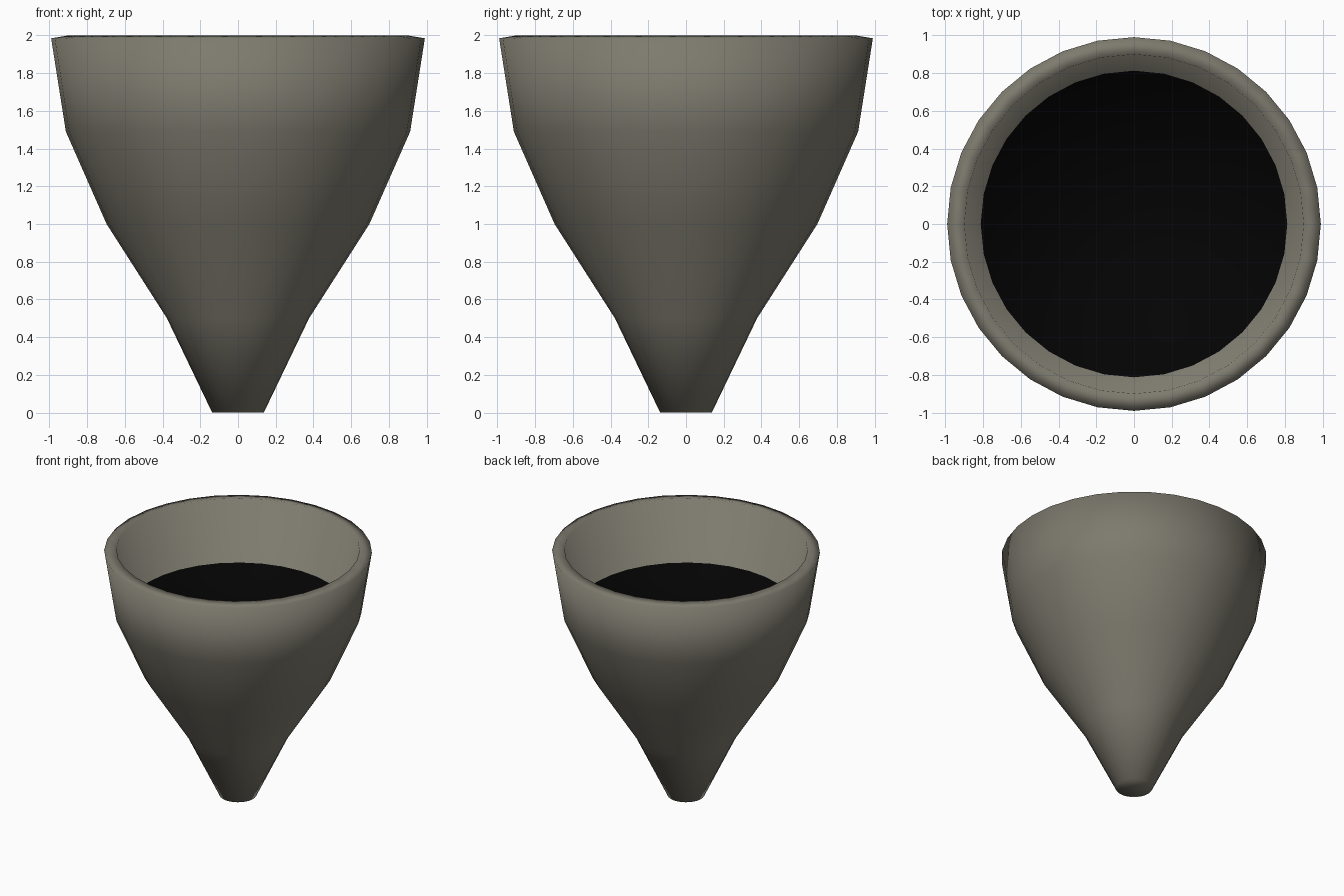
import bpy, bmesh, math

if "Cube" in bpy.data.objects:
    bpy.data.objects.remove(bpy.data.objects["Cube"])

SEGMENTS = 32


def material(name, colour):
    m = bpy.data.materials.new(name)
    m.diffuse_color = (*colour, 1)
    m.use_nodes = True
    m.node_tree.nodes["Principled BSDF"].inputs["Base Color"].default_value = m.diffuse_color
    return m


# section (radius, height): up the outside, over the rim, down to the fill level
PROFILE = [(0.137, 0.0), (0.377, 0.5), (0.697, 1.0), (0.913, 1.49),
           (0.991, 1.985), (0.9, 2.0), (0.813, 1.515)]

bm = bmesh.new()
rings = []
for r, z in PROFILE:
    rings.append([bm.verts.new((r * math.cos(2 * math.pi * i / SEGMENTS),
                                r * math.sin(2 * math.pi * i / SEGMENTS), z))
                  for i in range(SEGMENTS)])

# outer wall, rim and inner wall
for a, b in zip(rings, rings[1:]):
    for i in range(SEGMENTS):
        j = (i + 1) % SEGMENTS
        bm.faces.new((a[i], a[j], b[j], b[i]))

# base cap, and the flat black surface inside
bm.faces.new(rings[0][::-1])
bm.faces.new(rings[-1]).material_index = 1

# the whole cup is softly shaded, rim included
for face in bm.faces:
    face.smooth = True
bm.normal_update()

mesh = bpy.data.meshes.new("tapered_cup")
bm.to_mesh(mesh)
bm.free()
mesh.materials.append(material("warm grey", (0.205, 0.195, 0.155)))
mesh.materials.append(material("black", (0.001, 0.001, 0.001)))

cup = bpy.data.objects.new("tapered_cup", mesh)
bpy.context.collection.objects.link(cup)
